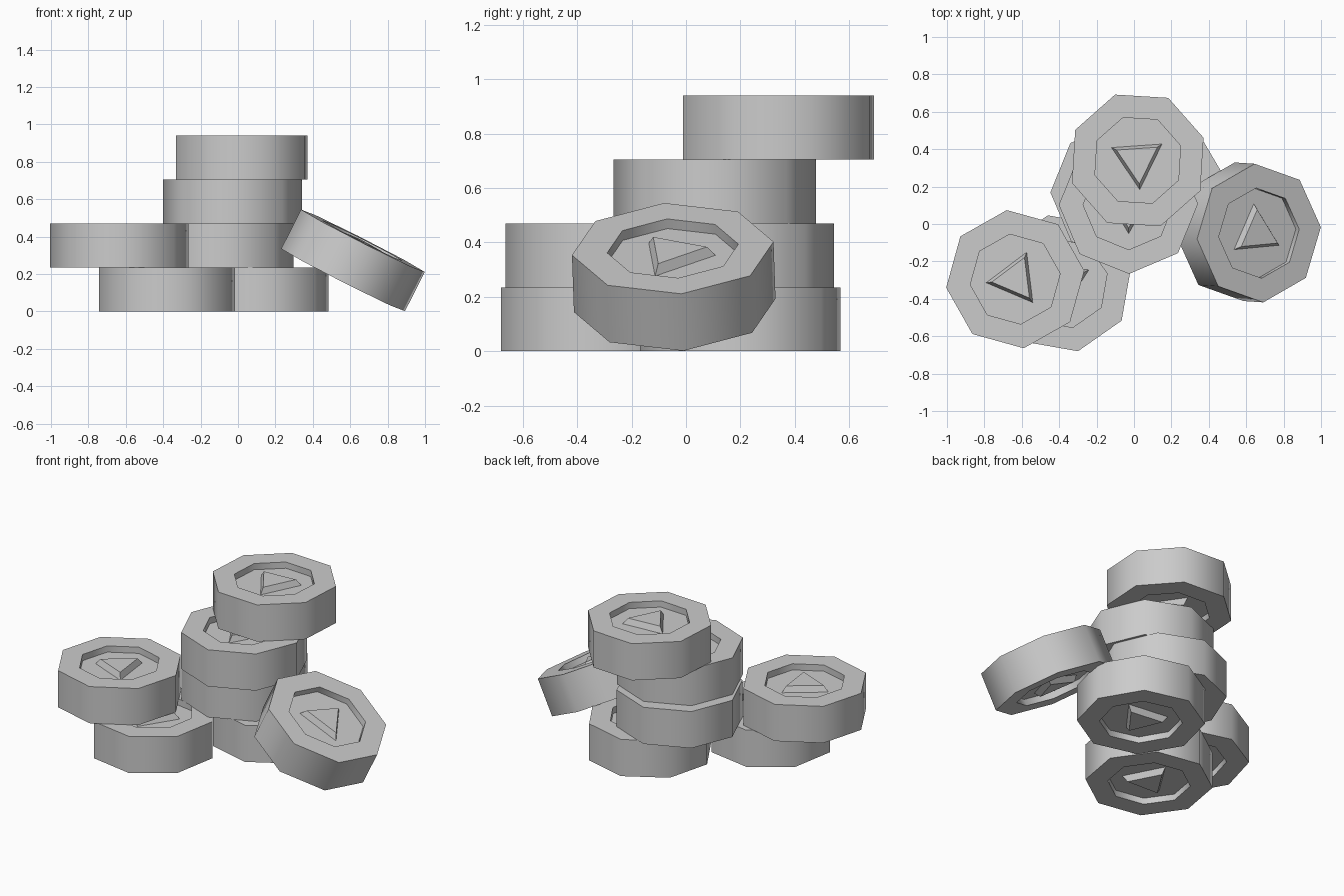
import bpy, bmesh
from math import sin, cos, tau, radians
from mathutils import Matrix

cube = bpy.data.objects.get("Cube")
if cube:
    bpy.data.objects.remove(cube, do_unlink=True)

RADIUS = 0.372      # corner radius of the octagon
HALF = 0.1175       # half of the token's thickness
RECESS = 0.242      # corner radius of the recess
DEPTH = 0.04        # depth of the recess
FLOOR = HALF - DEPTH

grey = bpy.data.materials.new("plain grey")
grey.use_nodes = True
colour = (0.6, 0.6, 0.6, 1)
grey.diffuse_color = colour
grey.node_tree.nodes["Principled BSDF"].inputs["Base Color"].default_value = colour


def loft(bm, sides, rings, turn=0, cap_start=True):
    """Join regular polygons given as (radius, height) and cap the ends."""
    loops = [[bm.verts.new((r * cos(turn + tau * i / sides),
                            r * sin(turn + tau * i / sides), z))
              for i in range(sides)] for r, z in rings]
    for a, b in zip(loops, loops[1:]):
        for i in range(sides):
            j = (i + 1) % sides
            bm.faces.new((a[i], a[j], b[j], b[i]))
    if cap_start:
        bm.faces.new(loops[0][::-1])
    bm.faces.new(loops[-1])


def make_token_mesh():
    bm = bmesh.new()
    # octagonal body with a recess on both faces
    loft(bm, 8, [(RECESS, -FLOOR), (RECESS, -HALF), (RADIUS, -HALF),
                 (RADIUS, HALF), (RECESS, HALF), (RECESS, FLOOR)])
    # raised bevelled triangle in each recess, the lower one reversed
    for side, turn in ((1, 0), (-1, tau / 6)):
        loft(bm, 3, [(0.158, side * (FLOOR - 0.002)), (0.126, side * (HALF - 0.003))],
             turn, cap_start=False)
    bmesh.ops.recalc_face_normals(bm, faces=bm.faces)
    # open triangle shells: make sure they face outwards
    for f in bm.faces:
        c = f.calc_center_median()
        if c.xy.length < 0.13 and abs(c.z) > FLOOR + 0.005:
            f.normal_update()
            if f.normal.z * c.z < 0:
                f.normal_flip()
    mesh = bpy.data.meshes.new("token")
    bm.to_mesh(mesh)
    bm.free()
    mesh.materials.append(grey)
    return mesh


def add_token(name, x, y, z, spin, tilt_x=0, tilt_y=0):
    ob = bpy.data.objects.new(name, make_token_mesh())
    bpy.context.collection.objects.link(ob)
    ob.matrix_world = (Matrix.Translation((x, y, z))
                       @ Matrix.Rotation(radians(tilt_x), 4, 'X')
                       @ Matrix.Rotation(radians(tilt_y), 4, 'Y')
                       @ Matrix.Rotation(radians(spin), 4, 'Z'))
    bpy.ops.object.select_all(action='DESELECT')
    ob.select_set(True)
    bpy.context.view_layer.objects.active = ob
    bpy.ops.object.shade_smooth_by_angle(angle=radians(50))


# flat tokens: name, x, y, layer, spin
stacked = [
    ("left_lower_token", -0.38, -0.317, 0, 147.5),
    ("left_upper_token", -0.635, -0.295, 1, 187),
    ("tower_token_1", 0.115, 0.20, 0, 323),
    ("tower_token_2", -0.075, 0.172, 1, 0.5),
    ("tower_token_3", -0.03, 0.105, 2, 270.5),
    ("tower_token_4", 0.02, 0.34, 3, 154),
]
for name, x, y, layer, spin in stacked:
    add_token(name, x, y, HALF * (2 * layer + 1), spin)

# token leaning on the tower
add_token("leaning_token", 0.615, -0.045, 0.273, 94, 2, 26.9)
